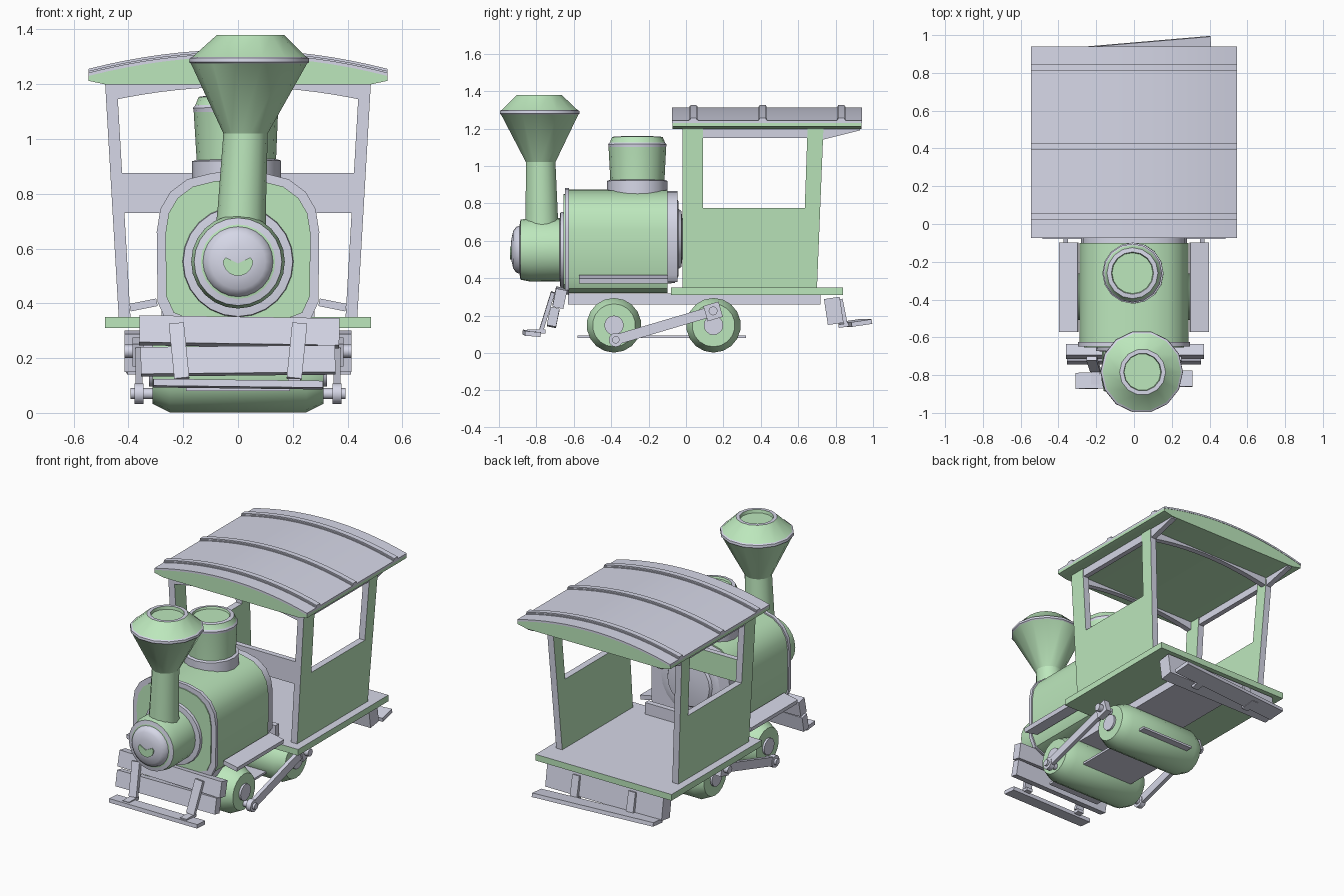
import bpy, bmesh, math
from mathutils import Matrix, Euler, Vector

if "Cube" in bpy.data.objects:
    bpy.data.objects.remove(bpy.data.objects["Cube"])


def material(name, rgb):
    m = bpy.data.materials.new(name)
    m.diffuse_color = (*rgb, 1)
    m.use_nodes = True
    m.node_tree.nodes["Principled BSDF"].inputs["Base Color"].default_value = m.diffuse_color
    return m


MATS = [material("soft green", (0.53, 0.84, 0.53)), material("light grey", (0.67, 0.68, 0.80))]
GREEN, GREY = 0, 1


def finish(name, bm, smooth=None, loc=(0, 0, 0), rot=(0, 0, 0)):
    bmesh.ops.recalc_face_normals(bm, faces=bm.faces)
    bm.transform(Matrix.Translation(loc) @ Euler(rot).to_matrix().to_4x4())
    me = bpy.data.meshes.new(name)
    bm.to_mesh(me)
    bm.free()
    for m in MATS:
        me.materials.append(m)
    ob = bpy.data.objects.new(name, me)
    bpy.context.collection.objects.link(ob)
    if smooth:
        bpy.ops.object.select_all(action='DESELECT')
        ob.select_set(True)
        bpy.context.view_layer.objects.active = ob
        bpy.ops.object.shade_smooth_by_angle(angle=math.radians(smooth))
    return ob


def box(name, size, loc, mat=GREY, rot=(0, 0, 0), top=None, back=None):
    bm = bmesh.new()
    bmesh.ops.create_cube(bm, size=1)
    bmesh.ops.scale(bm, vec=size, verts=bm.verts)
    bm.normal_update()
    for f in bm.faces:
        f.material_index = mat
        if top is not None and f.normal.z > 0.9:
            f.material_index = top
        if back is not None and f.normal.y > 0.9:
            f.material_index = back
    return finish(name, bm, None, loc, rot)


def prism(name, pts, axis, a, b, side=GREY, cap=GREY, smooth=None, lean=0):
    """Extrude a 2D outline: axis 'y' takes (x,z) points, axis 'x' takes (y,z) points."""
    bm = bmesh.new()
    put = (lambda p, t: (p[0], t, p[1])) if axis == 'y' else (lambda p, t: (t + lean * (p[1] - 0.34), p[0], p[1]))
    ra, rb = [[bm.verts.new(put(p, t)) for p in pts] for t in (a, b)]
    for r in (ra, rb):
        bm.faces.new(r).material_index = cap
    for i in range(len(pts)):
        j = (i + 1) % len(pts)
        bm.faces.new((ra[i], ra[j], rb[j], rb[i])).material_index = side
    return finish(name, bm, smooth)


def lathe(name, prof, mats, loc, rot=(0, 0, 0), n=16, smooth=35, shear=(0, 0)):
    """Revolve (radius, height) points about z, one colour per segment; shear shifts x, y with height."""
    bm = bmesh.new()
    rings = []
    for r, z in prof:
        ox, oy = shear[0] * z, shear[1] * z
        if r == 0:
            rings.append([bm.verts.new((ox, oy, z))] * n)
        else:
            rings.append([bm.verts.new((ox + r * math.cos(2 * math.pi * i / n),
                                        oy + r * math.sin(2 * math.pi * i / n), z)) for i in range(n)])
    for k in range(len(prof) - 1):
        for i in range(n):
            j = (i + 1) % n
            vs = list(dict.fromkeys((rings[k][i], rings[k][j], rings[k + 1][j], rings[k + 1][i])))
            bm.faces.new(vs).material_index = mats[k] if isinstance(mats, list) else mats
    return finish(name, bm, smooth, loc, rot)


def rod(name, r, p, q, mat=GREY, n=12):
    p, q = Vector(p), Vector(q)
    d = q - p
    return lathe(name, [(0, 0), (r, 0), (r, d.length), (0, d.length)], mat, p,
                 d.to_track_quat('Z', 'Y').to_euler(), n)


# Roof: green body, grey sheet and three ribs
XS = [0.545 * (i / 8 - 1) for i in range(17)]


def arch(off):
    return [(x, 1.312 - 0.07 * (x / 0.545) ** 2 + off) for x in XS]


prism("roof_body", arch(-0.012) + [(0.545, 1.212), (0.48, 1.198), (-0.48, 1.198), (-0.545, 1.212)],
      'y', -0.073, 0.938, GREEN, GREEN, 25)
prism("roof_sheet", arch(0) + arch(-0.012)[::-1], 'y', -0.075, 0.94, GREY, GREY, 25)
for i, y in enumerate((0.04, 0.41, 0.83)):
    prism(f"roof_rib_{i}", arch(0.006) + arch(-0.015)[::-1], 'y', y - 0.023, y + 0.023, GREY, GREY, 25)
    prism(f"roof_rib_crest_{i}", arch(0.014) + arch(-0.01)[::-1], 'y', y - 0.017, y + 0.017, GREY, GREY, 25)

# Cab floor, leaning side walls with window openings, rails and brackets
box("cab_floor", (0.97, 0.92, 0.04), (0, 0.38, 0.33), GREEN, top=GREY)
wall = [(-0.02, 0.34), (0.70, 0.34), (0.735, 1.205), (0.65, 1.205), (0.635, 0.775), (0.09, 0.775),
        (0.09, 1.205), (-0.02, 1.205)]
for s, side in ((1, "right"), (-1, "left")):
    prism(f"cab_wall_{side}", wall, 'x', s * 0.392, s * 0.435, GREY, GREEN, lean=s * 0.058)
    prism(f"cab_top_rail_{side}", [(0.08, 1.15), (0.655, 1.15), (0.655, 1.205), (0.08, 1.205)], 'x',
          s * 0.397, s * 0.43, GREY, GREY, lean=s * 0.058)
    prism(f"roof_bracket_{side}", [(0.73, 1.14), (0.93, 1.19), (0.93, 1.205), (0.73, 1.205)], 'x',
          s * 0.395, s * 0.43, GREY, GREY, lean=s * 0.058)
for name, y in (("front", 0.0), ("rear", 0.71)):
    under = [(x * 0.85, 1.19 - 0.05 * (x / 0.545) ** 2) for x in XS]
    prism(f"cab_lintel_{name}", under + [(0.463, 1.205), (-0.463, 1.205)], 'y', y - 0.018, y + 0.018)
box("cab_front_beam", (0.85, 0.035, 0.145), (0, 0.0, 0.803), GREY, back=GREEN)
box("cab_front_sill", (0.56, 0.035, 0.08), (0, 0.0, 0.385))

# Boiler with rounded section, front rim and rear rim
half = [(0.19, 0.32), (0.255, 0.345), (0.285, 0.41), (0.288, 0.66), (0.275, 0.74), (0.24, 0.80),
        (0.18, 0.845), (0.09, 0.868)]
section = half + [(0, 0.873)] + [(-x, z) for x, z in half[::-1]]


def scaled(k):
    return [(x * k, 0.6 + (z - 0.6) * k) for x, z in section]


prism("boiler", section, 'y', -0.635, -0.1, GREEN, GREEN, 40)
prism("boiler_front_rim", scaled(1.03), 'y', -0.648, -0.625, GREY, GREY, 40)
prism("boiler_front_plate", scaled(0.92), 'y', -0.654, -0.64, GREEN, GREEN, 40)
back = (-math.pi / 2, 0, 0)
prism("boiler_rear_rim", [(x, max(z, 0.38)) for x, z in scaled(0.97)], 'y', -0.11, -0.045, GREY, GREY, 40)
lathe("boiler_rear_cover", [(0, 0), (0.24, 0), (0.235, 0.04), (0.2, 0.06), (0.16, 0.06), (0.15, 0.075),
                            (0.07, 0.085), (0, 0.085)], GREY, (0, -0.1, 0.61), back, 20)

# Smokebox with grey door and a green mark on it
front = (math.pi / 2, 0, 0)
lathe("smokebox_ring", [(0, 0.62), (0.207, 0.62), (0.2, 0.672), (0.17, 0.675), (0, 0.675)], GREY,
      (0, 0, 0.552), front, 24)
lathe("smokebox", [(0.168, 0.63), (0.171, 0.83), (0.16, 0.885), (0.136, 0.889), (0.128, 0.891),
                   (0.122, 0.908), (0.1, 0.924), (0.055, 0.934), (0, 0.937)],
      [GREEN, GREEN, GREY, GREEN, GREY, GREY, GREY, GREY], (0, 0, 0.552), front, 24)
mark = [(0.055 * math.cos(a), 0.555 - 0.055 * math.sin(a)) for a in [math.pi * i / 10 for i in range(11)]]
prism("door_mark", mark + [(-0.045, 0.568), (0, 0.545), (0.045, 0.568)], 'y', -0.941, -0.932, GREEN, GREEN)

# Flared chimney, slightly leaning
lathe("chimney", [(0, 0), (0.092, 0), (0.088, 0.08), (0.081, 0.35), (0.212, 0.605), (0.219, 0.61),
                  (0.217, 0.625), (0.207, 0.63), (0.122, 0.71), (0.1, 0.71), (0.097, 0.69), (0, 0.69)],
      [GREEN] * 4 + [GREY] * 3 + [GREEN, GREY, GREEN, GREEN], (0.01, -0.77, 0.67), n=14, smooth=27,
      shear=(0.05, -0.02))

# Steam dome
lathe("steam_dome", [(0, 0), (0.162, 0), (0.162, 0.09), (0.145, 0.095), (0.154, 0.27), (0.156, 0.285),
                     (0.148, 0.295), (0.135, 0.325), (0.112, 0.328), (0.108, 0.315), (0, 0.315)],
      [GREY] * 3 + [GREEN, GREY, GREY, GREEN, GREY, GREEN, GREEN], (-0.005, -0.26, 0.83), (0, -0.01, 0), 16)

# Underframe
box("underframe", (0.38, 1.35, 0.06), (0, 0.045, 0.288))
box("lower_plate", (0.38, 0.9, 0.014), (0, -0.13, 0.087))

# Wheel drums with hubs
for name, y in (("front", -0.385), ("rear", 0.147)):
    lathe(f"wheel_drum_{name}", [(0, -0.312), (0.115, -0.312), (0.146, -0.25), (0.146, 0.25), (0.115, 0.312),
                                 (0, 0.312)], GREEN, (0, y, 0.148), (0, math.pi / 2, 0), 18)
    rod(f"wheel_hubs_{name}", 0.052, (-0.325, y, 0.148), (0.325, y, 0.148), GREY, 16)

# Per side: connecting rod with pins, running board
ang = math.atan2(0.155, 0.525)
for s, side in ((1, "right"), (-1, "left")):
    box(f"connecting_rod_{side}", (0.025, 0.53, 0.055), (s * 0.362, -0.113, 0.148), GREY, (ang, 0, 0))
    rod(f"rod_front_end_{side}", 0.038, (s * 0.345, -0.375, 0.07), (s * 0.378, -0.375, 0.07))
    rod(f"rod_front_pin_{side}", 0.02, (s * 0.3, -0.375, 0.07), (s * 0.392, -0.375, 0.07))
    box(f"rod_rear_end_{side}", (0.04, 0.085, 0.085), (s * 0.365, 0.145, 0.222), GREY, (ang, 0, 0))
    rod(f"rod_rear_pin_{side}", 0.024, (s * 0.3, 0.145, 0.225), (s * 0.415, 0.145, 0.225))
    box(f"running_board_{side}", (0.1, 0.475, 0.028), (s * 0.345, -0.335, 0.394), GREY, (0, s * 0.2, 0))

# Front bumper: two planks, struts and step
box("front_plank_upper", (0.73, 0.06, 0.1), (0.005, -0.675, 0.296), GREY, (-0.2, 0.015, 0))
box("front_plank_lower", (0.71, 0.05, 0.1), (0, -0.71, 0.19), GREY, (-0.2, -0.01, 0))
for s in (1, -1):
    box("front_strut", (0.055, 0.022, 0.21), (s * 0.215, -0.742, 0.225), GREY, (-0.3, s * 0.1, 0))
    box("front_step_arm", (0.045, 0.1, 0.02), (s * 0.205, -0.80, 0.115))
box("front_step", (0.62, 0.085, 0.025), (0, -0.825, 0.105), GREY, (-0.08, 0.012, 0.02))

# Rear bumper: plank, struts and skewed step
box("rear_plank", (0.83, 0.085, 0.14), (0, 0.79, 0.225), GREY, (0.15, 0, 0))
for s in (1, -1):
    box("rear_strut", (0.05, 0.02, 0.15), (s * 0.2, 0.842, 0.215), GREY, (0.2, 0, 0))
    box("rear_step_arm", (0.045, 0.1, 0.018), (s * 0.2, 0.865, 0.15), GREY, (0.15, 0, 0))
box("rear_step", (0.82, 0.11, 0.025), (0, 0.905, 0.16), GREY, (0.15, 0, 0.085))
